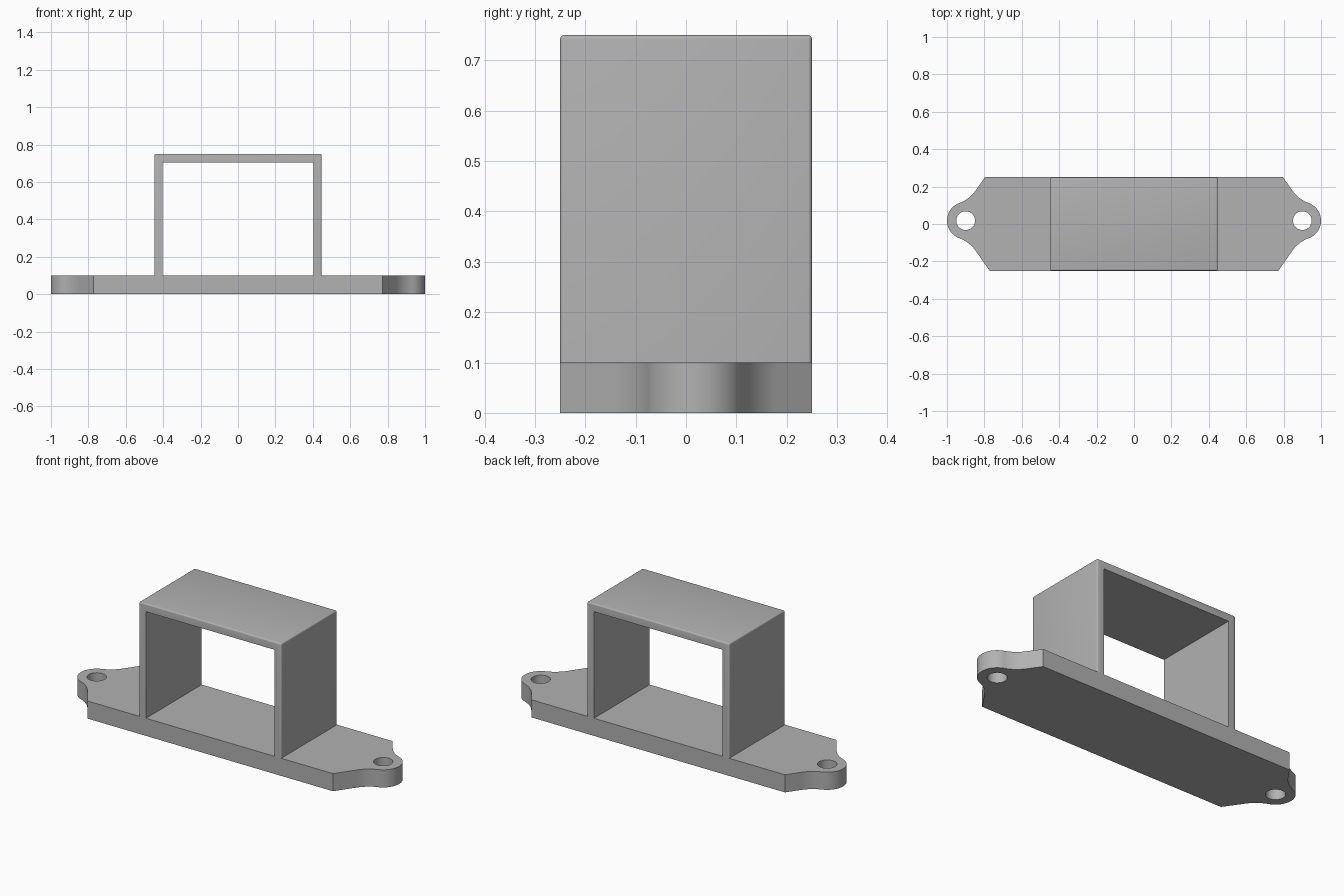
import bpy, bmesh
from math import sin, cos, acos, radians, tau
from mathutils import Vector

cube = bpy.data.objects.get("Cube")
if cube:
    bpy.data.objects.remove(cube, do_unlink=True)

grey = bpy.data.materials.new("plain grey")
grey.use_nodes = True
colour = (0.445, 0.445, 0.445, 1)
grey.diffuse_color = colour
grey.node_tree.nodes["Principled BSDF"].inputs["Base Color"].default_value = colour

HALF_DEPTH = 0.25
PLATE_TOP = 0.1
HOLE_RADIUS = 0.05
EAR_RADIUS = 0.1
EAR = Vector((0.9, 0.018))


def arc(centre, radius, start, end, steps):
    """Points along a circular arc."""
    angles = [start + (end - start) * i / steps for i in range(steps + 1)]
    return [centre + radius * Vector((cos(a), sin(a))) for a in angles]


def finish(obj):
    obj.data.materials.clear()
    obj.data.materials.append(grey)
    bpy.ops.object.select_all(action='DESELECT')
    obj.select_set(True)
    bpy.context.view_layer.objects.active = obj
    bpy.ops.object.shade_smooth_by_angle(angle=radians(30))


# Ear outline: straight flank, concave fillet, round tip
tilt = radians(35)
normal = Vector((cos(tilt), sin(tilt)))
along = Vector((-normal.y, normal.x))
corner = Vector((0.797, HALF_DEPTH))
gap = normal.dot(corner - EAR)
fillet = 0.183
spread = acos((gap + fillet) / (EAR_RADIUS + fillet))
touch = tilt + spread
fillet_centre = EAR + (EAR_RADIUS + fillet) * Vector((cos(touch), sin(touch)))

upper = arc(EAR, EAR_RADIUS, 0, touch, 16)
upper += arc(fillet_centre, fillet, radians(180) + touch, radians(180) + tilt, 12)[1:]
lower = [Vector((p.x, 2 * EAR.y - p.y)) for p in reversed(upper[1:])]
front_y = 2 * EAR.y + HALF_DEPTH
front_corner = corner + along * ((front_y - HALF_DEPTH) / along.y)
right_end = [Vector((front_corner.x, -HALF_DEPTH))] + lower + upper + [corner]
left_end = [Vector((-p.x, p.y)) for p in reversed(right_end)]

# Base plate with a screw hole in each ear
curve = bpy.data.curves.new("base_plate", 'CURVE')
curve.dimensions = '2D'
curve.fill_mode = 'BOTH'
curve.extrude = PLATE_TOP / 2
loops = [right_end + left_end]
for side in (1, -1):
    loops.append(arc(Vector((side * EAR.x, EAR.y)), HOLE_RADIUS, 0, tau, 40)[:-1])
for points in loops:
    spline = curve.splines.new('POLY')
    spline.points.add(len(points) - 1)
    for target, p in zip(spline.points, points):
        target.co = (p.x, p.y, 0, 1)
    spline.use_cyclic_u = True
outline = bpy.data.objects.new("plate_outline", curve)
bpy.context.collection.objects.link(outline)
bpy.context.view_layer.update()
depsgraph = bpy.context.evaluated_depsgraph_get()
mesh = bpy.data.meshes.new_from_object(outline.evaluated_get(depsgraph))
bpy.data.objects.remove(outline, do_unlink=True)

bm = bmesh.new()
bm.from_mesh(mesh)
bmesh.ops.remove_doubles(bm, verts=bm.verts, dist=0.0001)
bmesh.ops.translate(bm, verts=bm.verts, vec=(0, 0, PLATE_TOP / 2))
bmesh.ops.recalc_face_normals(bm, faces=bm.faces)
bm.to_mesh(mesh)
bm.free()
plate = bpy.data.objects.new("base_plate", mesh)
bpy.context.collection.objects.link(plate)
finish(plate)

# Arch standing on the plate: two walls and a roof
OUTER, INNER = 0.447, 0.403
ROOF, CEILING = 0.75, 0.705
half = [(INNER, PLATE_TOP), (OUTER, PLATE_TOP), (OUTER, ROOF)]
profile = [(INNER, CEILING)] + half
profile += [(-x, z) for x, z in reversed(profile)]
bm = bmesh.new()
face = bm.faces.new([bm.verts.new((x, -HALF_DEPTH, z)) for x, z in profile])
result = bmesh.ops.extrude_face_region(bm, geom=[face])
new_verts = [g for g in result["geom"] if isinstance(g, bmesh.types.BMVert)]
bmesh.ops.translate(bm, verts=new_verts, vec=(0, 2 * HALF_DEPTH, 0))
bmesh.ops.recalc_face_normals(bm, faces=bm.faces)


def is_outer(edge):
    """Edges of the outer shell, apart from those resting on the plate."""
    a, b = (v.co for v in edge.verts)
    on_shell = all(abs(p.x) > OUTER - 0.001 or p.z > ROOF - 0.001 for p in (a, b))
    return on_shell and max(a.z, b.z) > CEILING


bmesh.ops.bevel(bm, geom=[e for e in bm.edges if is_outer(e)], offset=0.008,
                segments=4, profile=0.5, affect='EDGES')
mesh = bpy.data.meshes.new("arch")
bm.to_mesh(mesh)
bm.free()
arch = bpy.data.objects.new("arch", mesh)
bpy.context.collection.objects.link(arch)
finish(arch)
